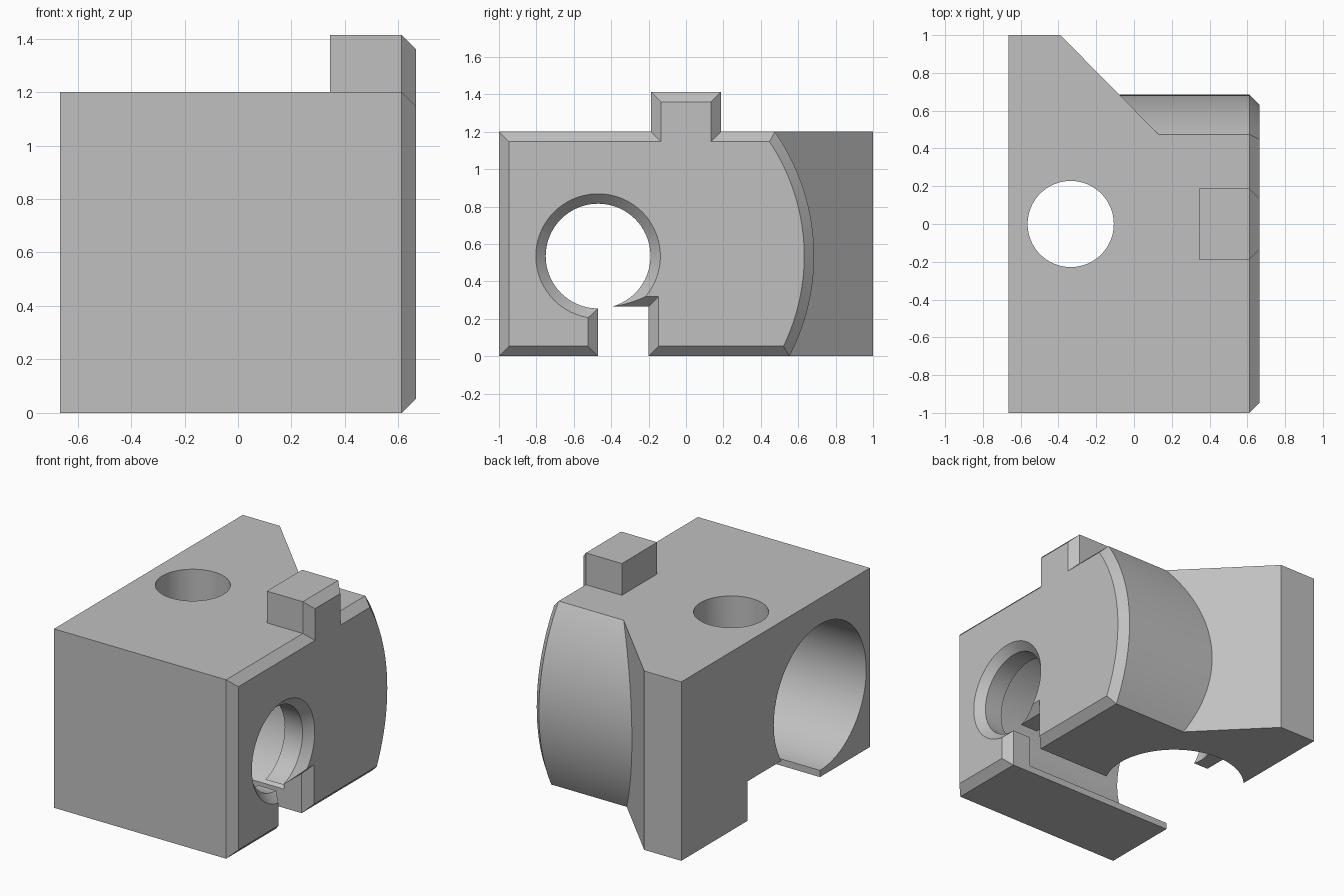
import bpy
import bmesh
import math
from mathutils import Matrix

old = bpy.data.objects.get("Cube")
if old:
    bpy.data.objects.remove(old, do_unlink=True)

HALF = 0.665            # half width in x
TOP = 1.2               # height of the block
CH = 0.053              # chamfer on the left face
EDGE = HALF - CH        # where the chamfer starts
BORE_Y, BORE_Z = -0.47, 0.535
BACK_R = 1.155          # rounded back, concentric with the bore
HOLE_X = -0.335         # vertical hole axis
SLOT_TOP = 0.265

grey = bpy.data.materials.new("plain grey")
grey.use_nodes = True
colour = (0.53, 0.53, 0.53, 1)
grey.diffuse_color = colour
grey.node_tree.nodes["Principled BSDF"].inputs["Base Color"].default_value = colour


def make_object(name, bm):
    bmesh.ops.recalc_face_normals(bm, faces=bm.faces)
    mesh = bpy.data.meshes.new(name)
    bm.to_mesh(mesh)
    bm.free()
    obj = bpy.data.objects.new(name, mesh)
    bpy.context.collection.objects.link(obj)
    return obj


def loft(name, rings):
    """Closed solid through rings of points with equal counts."""
    bm = bmesh.new()
    loops = [[bm.verts.new(p) for p in ring] for ring in rings]
    n = len(loops[0])
    for a, b in zip(loops, loops[1:]):
        for i in range(n):
            j = (i + 1) % n
            bm.faces.new((a[i], a[j], b[j], b[i]))
    bm.faces.new(loops[0])
    bm.faces.new(loops[-1])
    return make_object(name, bm)


def cylinder(name, centre, r1, r2, depth, along_x):
    bm = bmesh.new()
    turn = Matrix.Rotation(math.pi / 2, 4, 'Y') if along_x else Matrix()
    bmesh.ops.create_cone(bm, cap_ends=True, segments=96, radius1=r1, radius2=r2,
                          depth=depth, matrix=Matrix.Translation(centre) @ turn)
    return make_object(name, bm)


def x_cylinder(name, x1, x2, r1, r2):
    return cylinder(name, ((x1 + x2) / 2, BORE_Y, BORE_Z), r1, r2, x2 - x1, True)


def box(name, x, y, z):
    return loft(name, [[(px, y[0], z[0]), (px, y[1], z[0]), (px, y[1], z[1]), (px, y[0], z[1])]
                       for px in x])


def combine(target, tool, operation):
    mod = target.modifiers.new("cut", 'BOOLEAN')
    mod.operation = operation
    mod.solver = 'EXACT'
    mod.object = tool
    graph = bpy.context.evaluated_depsgraph_get()
    mesh = bpy.data.meshes.new_from_object(target.evaluated_get(graph))
    target.modifiers.clear()
    target.data = mesh
    bpy.data.objects.remove(tool, do_unlink=True)


def side_profile(x, d):
    """Side outline with rounded back and key, inset by d."""
    r = BACK_R - d
    low = math.asin((d - BORE_Z) / r)
    high = math.asin((TOP - d - BORE_Z) / r)
    steps = 32
    pts = [(-1 + d, d)]
    for i in range(steps + 1):
        a = low + (high - low) * i / steps
        pts.append((BORE_Y + r * math.cos(a), BORE_Z + r * math.sin(a)))
    key, key_top = 0.187 - d, 1.413 - d
    pts += [(key, TOP - d), (key, key_top), (-key, key_top), (-key, TOP - d), (-1 + d, TOP - d)]
    return [(x, y, z) for y, z in pts]


# Main block with chamfered left face, key shortened to a stub
block = loft("clamp_block", [side_profile(-HALF, 0), side_profile(EDGE, 0), side_profile(HALF, CH)])
combine(block, box("key_trim", (-1, 0.345), (-0.5, 0.4), (TOP, 1.6)), 'DIFFERENCE')

# Angled rear corner
plan = [(-HALF, 0.1), (-HALF, 1), (-0.39, 1), (0.13, 0.475), (0.13, 0.1)]
combine(block, loft("rear_corner", [[(x, y, z) for x, y in plan] for z in (0, TOP)]), 'UNION')

# Cross bore: wide part, narrow neck and chamfered mouth
combine(block, x_cylinder("bore", -1, 0.48, 0.49, 0.49), 'DIFFERENCE')
combine(block, x_cylinder("neck", 0.4, 0.8, 0.28, 0.28), 'DIFFERENCE')
combine(block, x_cylinder("mouth", EDGE - 0.01, EDGE + 0.1, 0.27, 0.38), 'DIFFERENCE')

# Vertical hole with counterbore underneath
combine(block, cylinder("hole", (HOLE_X, 0, 0.7), 0.228, 0.228, 2, False), 'DIFFERENCE')
combine(block, cylinder("counterbore", (HOLE_X, 0, SLOT_TOP - 0.3), 0.445, 0.445, 0.6, False),
        'DIFFERENCE')

# Slot along the underside with flared end
combine(block, box("slot", (-1, 1), (BORE_Y, -0.2), (-0.2, SLOT_TOP)), 'DIFFERENCE')
flare = []
for d in (-0.01, 0.1):
    y1, y2, z2 = BORE_Y - d, -0.2 + d, SLOT_TOP + d
    flare.append([(EDGE + d, y1, -0.2), (EDGE + d, y2, -0.2), (EDGE + d, y2, z2), (EDGE + d, y1, z2)])
combine(block, loft("slot_flare", flare), 'DIFFERENCE')

# Colour and shading
block.data.materials.clear()
block.data.materials.append(grey)
for face in block.data.polygons:
    face.material_index = 0
bpy.ops.object.select_all(action='DESELECT')
block.select_set(True)
bpy.context.view_layer.objects.active = block
bpy.ops.object.shade_smooth_by_angle(angle=math.radians(25))
